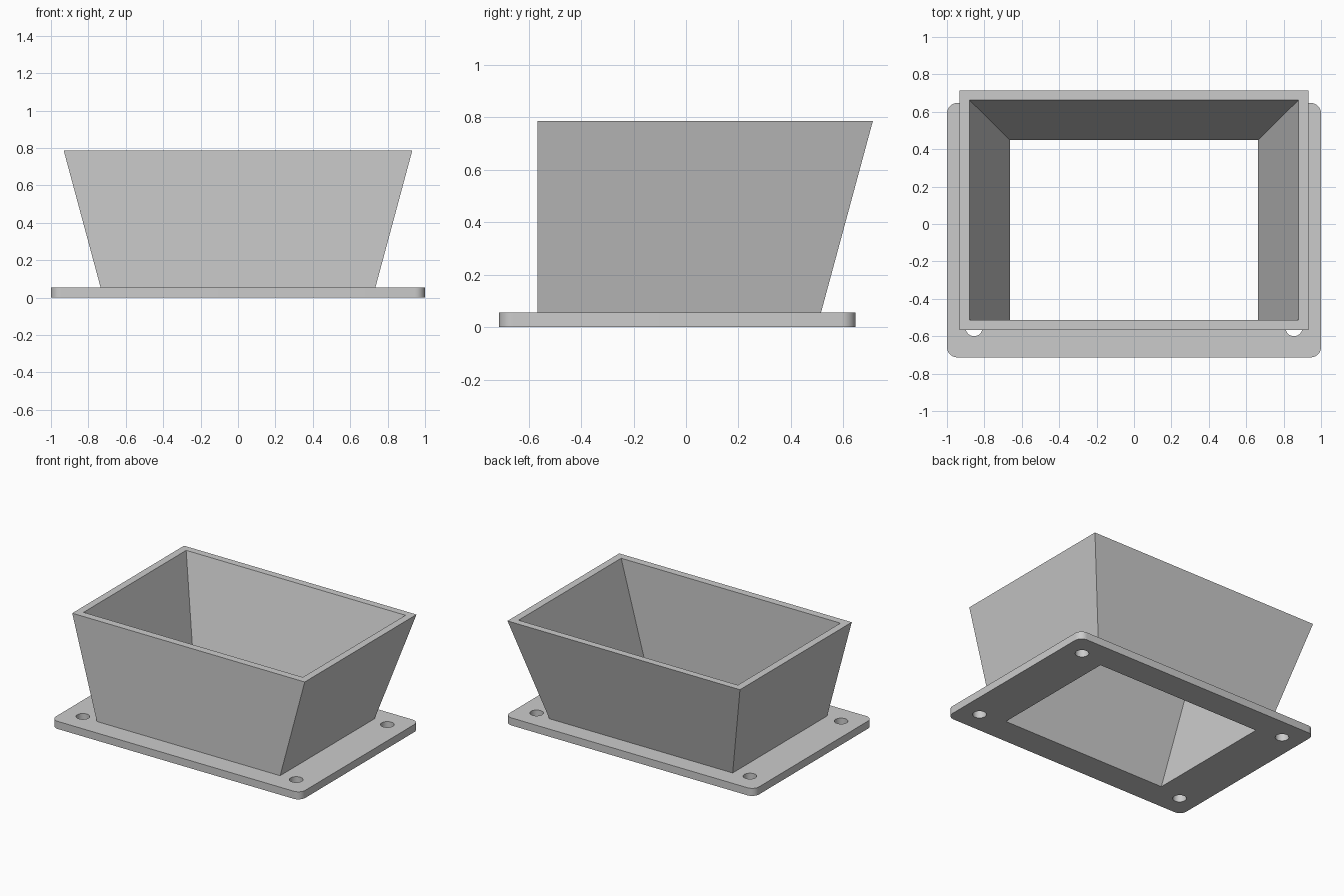
import bpy
import bmesh
import math

if "Cube" in bpy.data.objects:
    bpy.data.objects.remove(bpy.data.objects["Cube"], do_unlink=True)

PLATE_TOP, TOP = 0.055, 0.787
FRONT, BACK = -0.713, 0.647

grey = bpy.data.materials.new("light grey")
grey.use_nodes = True
color = (0.6, 0.6, 0.6, 1)
grey.diffuse_color = color
grey.node_tree.nodes["Principled BSDF"].inputs["Base Color"].default_value = color


def finish(name, bm):
    bmesh.ops.recalc_face_normals(bm, faces=bm.faces)
    mesh = bpy.data.meshes.new(name)
    bm.to_mesh(mesh)
    bm.free()
    mesh.materials.append(grey)
    obj = bpy.data.objects.new(name, mesh)
    bpy.context.collection.objects.link(obj)
    return obj


def rectangle(bm, half_x, y0, y1, z):
    corners = ((-half_x, y0), (half_x, y0), (half_x, y1), (-half_x, y1))
    return [bm.verts.new((x, y, z)) for x, y in corners]


def bridge(bm, a, b):
    n = len(a)
    for i in range(n):
        j = (i + 1) % n
        bm.faces.new((a[i], a[j], b[j], b[i]))


def inner_section(z):
    """Half width, front and back of the opening at height z."""
    t = z / TOP
    return 0.664 + 0.215 * t, -0.513, 0.45 + 0.212 * t


def outer_section(z):
    t = z / TOP
    return 0.72 + 0.212 * t, -0.567, 0.5 + 0.213 * t


# Flared wall with an upright front, open at both ends
bm = bmesh.new()
rings = [rectangle(bm, *section(z), z) for section, z in (
    (outer_section, PLATE_TOP), (outer_section, TOP),
    (inner_section, TOP), (inner_section, PLATE_TOP))]
for i in range(4):
    bridge(bm, rings[i], rings[(i + 1) % 4])
finish("hopper_wall", bm)

# Base plate with rounded corners
bm = bmesh.new()
low = rectangle(bm, 1, FRONT, BACK, 0)
high = rectangle(bm, 1, FRONT, BACK, PLATE_TOP)
bridge(bm, low, high)
bm.faces.new(low)
bm.faces.new(high)
upright = [e for e in bm.edges if abs(e.verts[0].co.z - e.verts[1].co.z) > 0.01]
bmesh.ops.bevel(bm, geom=upright, offset=0.055, segments=8, profile=0.5, affect='EDGES')
plate = finish("base_plate", bm)

# Cutter for the tapered opening
bm = bmesh.new()
low = rectangle(bm, *inner_section(-0.1), -0.1)
high = rectangle(bm, *inner_section(0.2), 0.2)
bridge(bm, low, high)
bm.faces.new(low)
bm.faces.new(high)
cutters = [finish("opening_cutter", bm)]

# Cutters for the four screw holes
for x in (-0.855, 0.855):
    for y in (-0.555, 0.489):
        bm = bmesh.new()
        bmesh.ops.create_cone(bm, cap_ends=True, segments=32, radius1=0.045,
                              radius2=0.045, depth=0.4)
        bmesh.ops.translate(bm, verts=bm.verts, vec=(x, y, 0))
        cutters.append(finish("screw_hole_cutter", bm))

bpy.ops.object.select_all(action='DESELECT')
bpy.context.view_layer.objects.active = plate
plate.select_set(True)
for cutter in cutters:
    cutter.hide_render = True
    mod = plate.modifiers.new("cut", 'BOOLEAN')
    mod.operation = 'DIFFERENCE'
    mod.solver = 'EXACT'
    mod.object = cutter
    bpy.ops.object.modifier_apply(modifier=mod.name)
    bpy.data.objects.remove(cutter, do_unlink=True)

bpy.ops.object.shade_smooth_by_angle(angle=math.radians(30))
